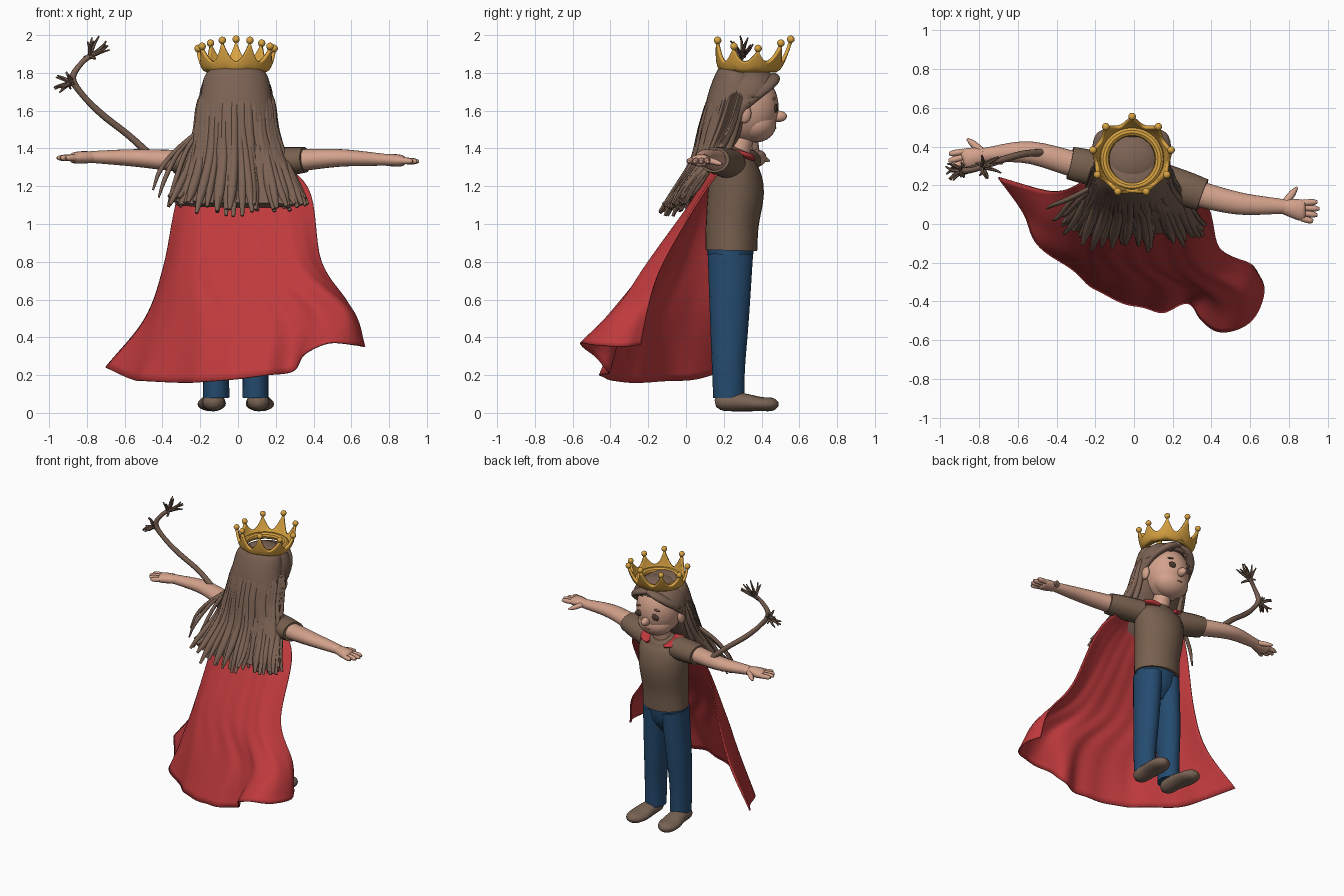
import bpy, bmesh, math, random
from mathutils import Vector, Matrix

random.seed(4)
if "Cube" in bpy.data.objects:
    bpy.data.objects.remove(bpy.data.objects["Cube"])


def material(name, *rgb):
    m = bpy.data.materials.new(name)
    m.use_nodes = True
    m.diffuse_color = (*rgb, 1)
    bsdf = m.node_tree.nodes["Principled BSDF"]
    bsdf.inputs["Base Color"].default_value = (*rgb, 1)
    bsdf.inputs["Roughness"].default_value = 0.7
    return m


SKIN = material("skin", .65, .36, .26)
HAIR = material("hair brown", .2, .123, .088)
SHIRT = material("shirt brown", .185, .117, .077)
SHOE = material("shoe brown", .19, .125, .09)
RED = material("cape red", .52, .042, .046)
BLUE = material("jeans blue", .018, .07, .16)
GOLD = material("gold", .7, .37, .055)
DARK = material("eye dark", .085, .05, .037)
LIP = material("lip", .5, .23, .17)


def finish(name, bm, mat, solid=0, offset=0, angle=50):
    bmesh.ops.recalc_face_normals(bm, faces=bm.faces)
    me = bpy.data.meshes.new(name)
    for f in bm.faces:
        f.smooth = True
    bm.to_mesh(me)
    bm.free()
    me.set_sharp_from_angle(angle=math.radians(angle))
    me.materials.append(mat)
    ob = bpy.data.objects.new(name, me)
    bpy.context.collection.objects.link(ob)
    if solid:
        mod = ob.modifiers.new("thickness", 'SOLIDIFY')
        mod.thickness, mod.offset = solid, offset
    return ob


def spline(pts, n):
    """Sample n+1 points on a smooth curve through pts."""
    p = [Vector(q) for q in pts]
    p = [2 * p[0] - p[1]] + p + [2 * p[-1] - p[-2]]
    out = []
    for i in range(n + 1):
        s = i / n * (len(p) - 3)
        k = min(int(s), len(p) - 4)
        t = s - k
        a, b, c, d = p[k:k + 4]
        out.append(.5 * (2 * b + (c - a) * t + (2 * a - 5 * b + 4 * c - d) * t * t
                         + (3 * b - a - 3 * c + d) * t ** 3))
    return out


def add_sweep(bm, pts, steps=12, sides=16):
    """Loft ellipses along a path; each point is x, y, z, side radius, other radius."""
    q = spline(pts, steps)
    pos = [Vector(v[:3]) for v in q]
    d = pos[-1] - pos[0]
    ref = Vector((0, 1, 0)) if abs(d.z) > .6 * d.length else Vector((0, 0, 1))
    rings = []
    for i, v in enumerate(q):
        t = (pos[min(i + 1, steps)] - pos[max(i - 1, 0)]).normalized()
        side = t.cross(ref).normalized()
        up = side.cross(t)
        ring = []
        for j in range(sides):
            a = math.tau * j / sides
            ring.append(bm.verts.new(pos[i] + side * max(v[3], .001) * math.cos(a)
                                     + up * max(v[4], .001) * math.sin(a)))
        rings.append(ring)
    for r, s in zip(rings, rings[1:]):
        for j in range(sides):
            k = (j + 1) % sides
            bm.faces.new((r[j], r[k], s[k], s[j]))
    bm.faces.new(rings[0])
    bm.faces.new(rings[-1])


def sweep(name, pts, mat, steps=14, sides=20):
    bm = bmesh.new()
    add_sweep(bm, pts, steps, sides)
    return finish(name, bm, mat)


def add_ball(bm, c, r, seg=20, rot=0):
    m = Matrix.Translation(c) @ Matrix.Rotation(rot, 4, 'Y') @ Matrix.Diagonal((*r, 1))
    bmesh.ops.create_uvsphere(bm, u_segments=seg, v_segments=seg // 2 + 2, radius=1, matrix=m)


def ball(name, c, r, mat, seg=28, rot=0):
    bm = bmesh.new()
    add_ball(bm, c, r, seg, rot)
    return finish(name, bm, mat)


# Torso, neck and hips
sweep("shirt", [(0, .24, .86, .165, .137), (0, .245, 1, .165, .14), (0, .265, 1.18, .18, .148),
                (0, .26, 1.31, .18, .12), (0, .27, 1.37, .11, .09), (0, .28, 1.4, .06, .06)], SHIRT, 18, 28)
sweep("neck", [(0, .27, 1.34, .065, .06), (0, .31, 1.5, .06, .06)], SKIN)
sweep("hips", [(0, .235, .67, .06, .05), (0, .235, .76, .15, .105), (0, .235, .89, .155, .128)], BLUE)

# Legs and shoes
for side, x, label in ((-1, -.115, "right"), (1, .092, "left")):
    sweep(label + "_trouser_leg", [(side * .075, .235, .84, .085, .12), (x * .9, .23, .5, .078, .103),
                                   (x, .225, .25, .07, .088), (x, .226, .08, .069, .082)], BLUE)
    sx = x + side * .015
    sweep(label + "_shoe", [(sx, .155, .05, .02, .02), (sx, .19, .056, .055, .044), (sx, .28, .058, .062, .05),
                            (sx + side * .01, .39, .047, .075, .038), (sx + side * .015, .46, .045, .055, .034),
                            (sx + side * .015, .49, .045, .012, .01)], SHOE)

# Arms: sleeve, forearm, palm, fingers and thumb along each arm's own path
arms = (("right", [(-.13, .27, 1.32), (-.33, .315, 1.335), (-.55, .37, 1.35), (-.78, .355, 1.355), (-.87, .335, 1.35)],
         Vector((-.95, -.28, 0))),
        ("left", [(.13, .23, 1.32), (.355, .15, 1.34), (.55, .105, 1.35), (.78, .09, 1.34), (.87, .07, 1.335)],
         Vector((.98, -.08, -.05))))
for label, path, aim in arms:
    p = [Vector(v) for v in path]
    sweep(label + "_sleeve", [(*p[0], .09, .08), (*p[0].lerp(p[1], .6), .09, .076), (*p[1], .085, .068)], SHIRT)
    sweep(label + "_arm", [(*p[0].lerp(p[1], .7), .065, .057), (*p[1], .066, .057), (*p[2], .057, .046),
                           (*p[3], .037, .031)], SKIN)
    bm = bmesh.new()
    add_sweep(bm, [(*p[3].lerp(p[2], .1), .034, .029), (*p[3].lerp(p[4], .5), .05, .033),
                   (*p[4], .054, .029), (*(p[4] + aim * .015), .044, .018)])
    across = Vector((0, 0, 1)).cross(aim).normalized()
    across *= 1 if across.y > 0 else -1
    for i in range(4):
        a = p[4] + across * (.04 - i * .027)
        tip = a + aim * (.075, .088, .08, .06)[i] + across * (.01 - i * .007)
        add_sweep(bm, [(*a, .016, .018), (*a.lerp(tip, .7), .016, .016), (*tip, .008, .008)], 6, 8)
    a = p[3] + across * .02
    tip = a + across * .085 + aim * .055 + Vector((0, 0, -.02))
    add_sweep(bm, [(*a, .02, .018), (*a.lerp(tip, .6), .018, .016), (*tip, .006, .006)], 6, 8)
    finish(label + "_hand", bm, SKIN)

# Head and face
ball("head", (-.01, .325, 1.62), (.158, .165, .19), SKIN, 36)
ball("jaw", (-.01, .37, 1.53), (.132, .108, .098), SKIN)
ball("nose", (-.01, .49, 1.57), (.027, .045, .03), SKIN, 16)
ball("mouth", (-.01, .47, 1.508), (.028, .009, .006), LIP, 16)
for side, label in ((-1, "right"), (1, "left")):
    ball(label + "_ear", (-.01 + side * .17, .31, 1.585), (.022, .036, .052), SKIN, 16)
    ball(label + "_eye", (-.01 + side * .064, .476, 1.612), (.036, .009, .022), DARK, 16, side * .2)
    ball(label + "_brow", (-.01 + side * .066, .466, 1.665), (.036, .009, .007), HAIR, 16, side * .2)

# Hair: full-topped cap with the face opening cut away, parted fringe along its edge
bm = bmesh.new()
add_ball(bm, (-.01, .322, 1.635), (.196, .182, .2), 72)
for v in bm.verts:
    rise = max(0, (v.co.z - 1.635) / .2)
    if rise:
        v.co.z = 1.635 + .207 * rise ** .72
bmesh.ops.delete(bm, geom=[v for v in bm.verts if v.co.y > .265 and v.co.z < 1.75 - (.49 - v.co.y) * .8],
                 context='VERTS')
finish("hair_cap", bm, HAIR, .03, -1)
for side, label in ((-1, "right"), (1, "left")):
    sweep(label + "_fringe", [(-.01, .462, 1.785, .015, .025), (-.01 + side * .07, .462, 1.765, .025, .035),
                              (-.01 + side * .13, .418, 1.725, .026, .038), (-.01 + side * .165, .345, 1.675, .026, .04),
                              (-.01 + side * .178, .275, 1.6, .024, .036), (-.01 + side * .185, .235, 1.46, .02, .03),
                              (-.01 + side * .21, .2, 1.3, .006, .006)], HAIR, 30)
sweep("hair_back", [(-.01, .29, 1.82, .12, .08), (-.01, .275, 1.775, .17, .118), (-.01, .235, 1.62, .196, .132),
                    (-.01, .155, 1.42, .225, .09), (0, .065, 1.26, .28, .055), (0, -.03, 1.1, .315, .025)], HAIR, 22, 32)

# Hair: hanging locks fanned round the back, in two layers
bm = bmesh.new()
for layer in range(2):
    for i in range(27):
        a = math.radians(-98 + i * 7.5 + random.uniform(-3, 3))
        s, c = math.sin(a), math.cos(a)
        j, k = random.uniform(-.02, .02), random.uniform(-.03, .04)
        r = random.uniform(.019, .026)
        add_sweep(bm, [(-.01 + .125 * s, .3 - .12 * c, 1.765, .015, .01),
                       (-.01 + .187 * s, .27 - .15 * c, 1.65, .02, .013),
                       (-.01 + .205 * s, .22 - .14 * c, 1.5, r, r * .8),
                       (.25 * s + j / 2, .135 - .09 * c + k / 3, 1.33, r, r * .9),
                       (.31 * s + j, .03 - .07 * c + k, 1.17 + .02 * s * s, r * .95, r * .8),
                       (.35 * s + j * 1.5, -.015 - .07 * c + k * 1.5 - layer * .02,
                        1.06 + .05 * s * s + random.uniform(-.02, .04), .009, .008)], 15, 8)
# Loose wisps over the right shoulder
for end in ((-.45, .08, 1.18), (-.42, .02, 1.14), (-.37, .04, 1.1)):
    e = Vector(end)
    add_sweep(bm, [(-.2, .2, 1.5, .012, .012), (e.x * .75, .13, 1.38, .013, .013),
                   (e.x * .92, e.y + .02, e.z + .1, .012, .012), (*e, .005, .005)], 12, 8)
finish("hair_locks", bm, HAIR)

# Upswept lock with frayed ends
bm = bmesh.new()
add_sweep(bm, [(-.47, .37, 1.37, .02, .02), (-.58, .36, 1.47, .018, .018), (-.72, .32, 1.58, .018, .018),
               (-.82, .29, 1.68, .016, .016), (-.875, .275, 1.77, .018, .018),
               (-.83, .28, 1.85, .014, .014), (-.77, .3, 1.9, .016, .016)], 30, 10)
for centre, aim, n, size in (((-.885, .275, 1.75), (-.05, 0, 0), 18, .07), ((-.785, .295, 1.885), (.04, 0, .045), 12, .09)):
    c, aim = Vector(centre), Vector(aim)
    for i in range(n):
        out = Vector([random.uniform(-1, 1) for _ in range(3)]).normalized() * size * .85 + aim * .8
        bend = Vector((random.uniform(-.01, .01), random.uniform(-.01, .01), 0))
        add_sweep(bm, [(*c, .011, .011), (*(c + out * .6 + bend), .008, .008), (*(c + out), .004, .004)], 5, 6)
finish("upswept_lock", bm, HAIR)

# Cape: a sheet through five horizontal guide curves
guides = [
    [(-.13, .31, 1.37), (-.1, .2, 1.39), (0, .17, 1.39), (.1, .18, 1.39), (.13, .27, 1.37)],
    [(-.3, .2, 1.19), (-.2, .08, 1.15), (0, .05, 1.13), (.2, .05, 1.15), (.37, .11, 1.19)],
    [(-.39, .17, .78), (-.33, .01, .77), (-.2, -.12, .75), (0, -.18, .75), (.2, -.21, .75),
     (.34, -.2, .79), (.44, -.12, .8)],
    [(-.49, .18, .5), (-.43, .01, .48), (-.32, -.14, .47), (-.18, -.25, .47), (0, -.3, .48), (.17, -.33, .49),
     (.31, -.33, .5), (.43, -.39, .53), (.56, -.36, .55), (.605, -.27, .54), (.59, -.2, .56)],
    [(-.7, .24, .24), (-.57, .06, .18), (-.5, -.1, .17), (-.3, -.25, .16), (-.18, -.35, .165), (0, -.42, .18),
     (.15, -.45, .2), (.29, -.41, .22), (.35, -.5, .31), (.48, -.56, .37), (.62, -.48, .36),
     (.67, -.34, .35), (.63, -.24, .36)]]
rows = [spline(g, 80) for g in guides]
bm = bmesh.new()
columns = []
for j in range(81):
    col = spline([r[j] for r in rows], 32)
    for i, v in enumerate(col):
        v.y += .006 * math.sin(j * .75) * (i / 32) * math.sin(math.pi * j / 80)
    columns.append([bm.verts.new(v) for v in col])
for a, b in zip(columns, columns[1:]):
    for i in range(32):
        bm.faces.new((a[i], a[i + 1], b[i + 1], b[i]))
finish("cape", bm, RED, .01)

# Cape collar: two lapels either side of the throat
for side, label in ((-1, "right"), (1, "left")):
    sweep(label + "_collar", [(0, .19, 1.4, .03, .014), (side * .095, .215, 1.395, .038, .014),
                              (side * .12, .27, 1.378, .042, .016), (side * .1, .325, 1.36, .04, .016),
                              (side * .065, .355, 1.345, .015, .01)], RED)

# Crown: flared band rising to nine points with balls
N, PER = 9, 12
bm = bmesh.new()
cols = []
for j in range(N * PER):
    a = math.tau * j / (N * PER)
    u = abs((j / PER + .5) % 1 - .5) * 2
    top = 1.86 + (.06 + .05 * math.cos(a) ** 2) * (1 - u) ** 2
    col = []
    for i in range(7):
        z = 1.81 + (top - 1.81) * i / 6
        h = (z - 1.81) / .16
        r = .148 + .062 * math.sqrt(h)
        col.append(bm.verts.new((-.01 + (r + .005) * math.sin(a), .335 + .02 * h + (r - .01) * math.cos(a), z)))
    cols.append(col)
for j, a in enumerate(cols):
    b = cols[(j + 1) % len(cols)]
    for i in range(6):
        bm.faces.new((a[i], b[i], b[i + 1], a[i + 1]))
tips = [cols[j * PER][-1].co.copy() for j in range(N)]
finish("crown_band", bm, GOLD, .018)
bm = bmesh.new()
for t in tips:
    add_ball(bm, t + Vector((0, 0, .008)), (.02, .02, .02), 14)
finish("crown_balls", bm, GOLD)
bpy.ops.mesh.primitive_torus_add(major_radius=.142, minor_radius=.024, major_segments=48, minor_segments=10,
                                 location=(-.01, .335, 1.83))
rim = bpy.context.object
rim.name = "crown_rim"
rim.data.materials.append(GOLD)
bpy.ops.object.shade_smooth_by_angle()
